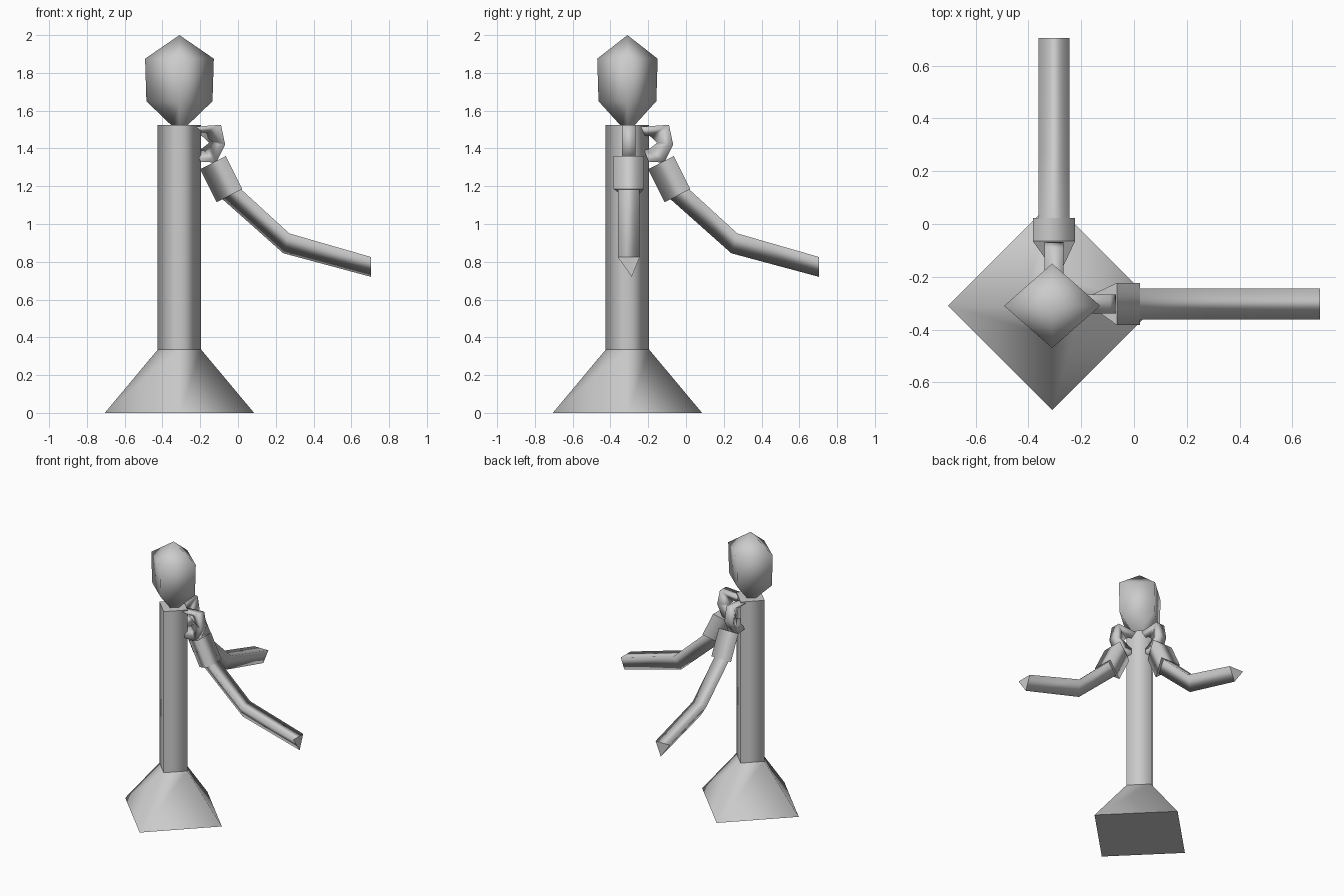
import bpy
import bmesh
from mathutils import Vector

cube = bpy.data.objects.get("Cube")
if cube:
    bpy.data.objects.remove(cube, do_unlink=True)

C = -0.31  # post axis, in x and in y

grey = bpy.data.materials.new("plain_grey")
grey.use_nodes = True
grey.diffuse_color = (0.6, 0.6, 0.6, 1)
grey.node_tree.nodes["Principled BSDF"].inputs["Base Color"].default_value = (0.6, 0.6, 0.6, 1)


def loft(name, sections):
    """Skin rings of points with smooth sides and sharp-edged flat caps."""
    bm = bmesh.new()
    rings = [[bm.verts.new(p) for p in s] for s in sections]
    n = len(rings[0])
    for a, b in zip(rings, rings[1:]):
        for i in range(n):
            j = (i + 1) % n
            bm.faces.new((a[i], a[j], b[j], b[i])).smooth = True
    for ring in (rings[0], rings[-1]):
        cap = bm.faces.new(ring)
        for e in cap.edges:
            e.smooth = False
    bmesh.ops.remove_doubles(bm, verts=bm.verts, dist=0.0005)
    bmesh.ops.recalc_face_normals(bm, faces=bm.faces)
    mesh = bpy.data.meshes.new(name)
    bm.to_mesh(mesh)
    bm.free()
    mesh.materials.append(grey)
    obj = bpy.data.objects.new(name, mesh)
    bpy.context.collection.objects.link(obj)
    return obj


def diamond(rx, ry, z):
    return [(C + rx, C, z), (C, C + ry, z), (C - rx, C, z), (C, C - ry, z)]


def triangles(stations, half_width, swap):
    """Triangular sections: a wide outer edge and one inner point."""
    mid, tip = -0.303, -0.287
    out = []
    for (ox, oz), (ix, iz) in stations:
        pts = [(ox, mid - half_width, oz), (ox, mid + half_width, oz), (ix, tip, iz)]
        out.append([(y, x, z) if swap else (x, y, z) for x, y, z in pts])
    return out


# Flared foot, post and faceted head
loft("foot", [diamond(0.395, 0.395, 0), diamond(0.115, 0.115, 0.335)])
loft("post", [diamond(0.115, 0.115, 0.335), diamond(0.115, 0.115, 1.525)])
loft("head", [diamond(0.04, 0.035, 1.52), diamond(0.175, 0.153, 1.65),
              diamond(0.182, 0.16, 1.875), diamond(0.0001, 0.0001, 2.0)])

# Outer edge and inner point of each section, as (distance, height)
shoulder = [((-0.24, 1.515), (-0.23, 1.47)), ((-0.09, 1.525), (-0.19, 1.465)),
            ((-0.068, 1.42), (-0.153, 1.43)), ((-0.115, 1.325), (-0.19, 1.4)),
            ((-0.2, 1.33), (-0.22, 1.39))]
cuff = [((-0.065, 1.36), (-0.2, 1.29)), ((0.022, 1.185), (-0.113, 1.115))]
forearm = [((-0.02, 1.22), (-0.13, 1.16)), ((0.015, 1.185), (-0.075, 1.125)),
           ((0.272, 0.95), (0.24, 0.845)), ((0.705, 0.825), (0.705, 0.72))]

# The two arms are alike, one along +x and one along +y
for side, swap in (("left", False), ("back", True)):
    loft(side + "_shoulder", triangles(shoulder, 0.036, swap))
    loft(side + "_cuff", triangles(cuff, 0.08, swap))
    loft(side + "_forearm", triangles(forearm, 0.058, swap))
